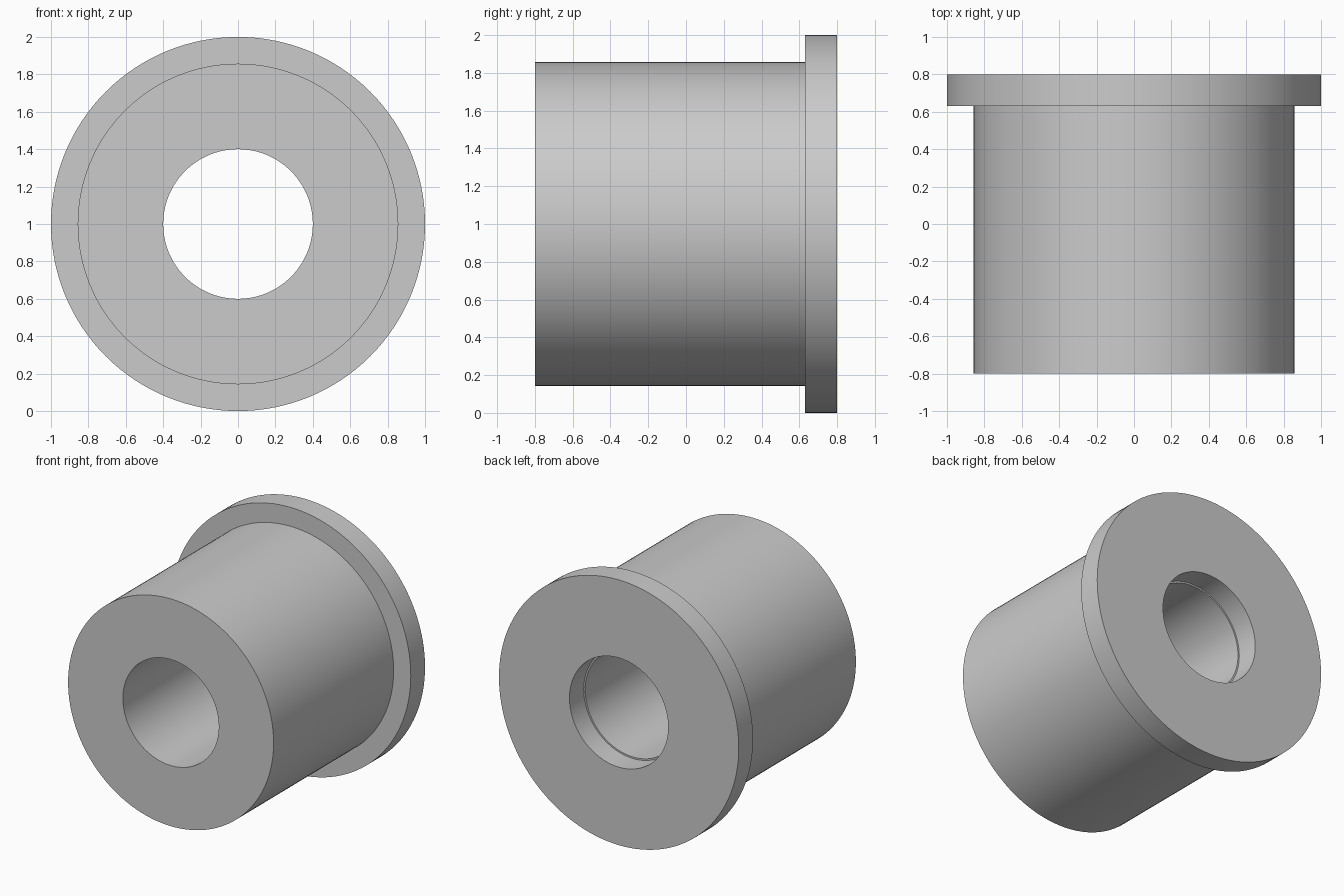
import bpy
import bmesh
from math import cos, sin, radians, tau

if "Cube" in bpy.data.objects:
    bpy.data.objects.remove(bpy.data.objects["Cube"], do_unlink=True)

SEGMENTS = 128
CENTRE_Z = 1.0
FRONT, SHOULDER, BACK = -0.8, 0.63, 0.8
BODY_R, FLANGE_R = 0.857, 1.0
BORE_R, COUNTERBORE_R = 0.4, 0.412

grey = bpy.data.materials.new("plain grey")
grey.use_nodes = True
colour = (0.6, 0.6, 0.6, 1)
grey.diffuse_color = colour
grey.node_tree.nodes["Principled BSDF"].inputs["Base Color"].default_value = colour


def lathe(name, profile):
    """Revolve a closed (radius, y) profile around the y axis."""
    bm = bmesh.new()
    rings = []
    for r, y in profile:
        rings.append([bm.verts.new((r * cos(tau * i / SEGMENTS), y,
                                    r * sin(tau * i / SEGMENTS)))
                      for i in range(SEGMENTS)])
    for a, b in zip(rings, rings[1:] + rings[:1]):
        for i in range(SEGMENTS):
            j = (i + 1) % SEGMENTS
            bm.faces.new((a[i], a[j], b[j], b[i]))
    bmesh.ops.recalc_face_normals(bm, faces=bm.faces)
    mesh = bpy.data.meshes.new(name)
    bm.to_mesh(mesh)
    bm.free()
    mesh.materials.append(grey)
    obj = bpy.data.objects.new(name, mesh)
    obj.location.z = CENTRE_Z
    bpy.context.collection.objects.link(obj)
    bpy.ops.object.select_all(action="DESELECT")
    obj.select_set(True)
    bpy.context.view_layer.objects.active = obj
    bpy.ops.object.shade_smooth_by_angle(angle=radians(30))
    return obj


# Sleeve, rear flange and stepped through-bore as one turned part
lathe("flanged_bushing", [
    (BORE_R, FRONT), (BODY_R, FRONT), (BODY_R, SHOULDER),
    (FLANGE_R, SHOULDER), (FLANGE_R, BACK),
    (COUNTERBORE_R, BACK), (COUNTERBORE_R, SHOULDER), (BORE_R, SHOULDER),
])
